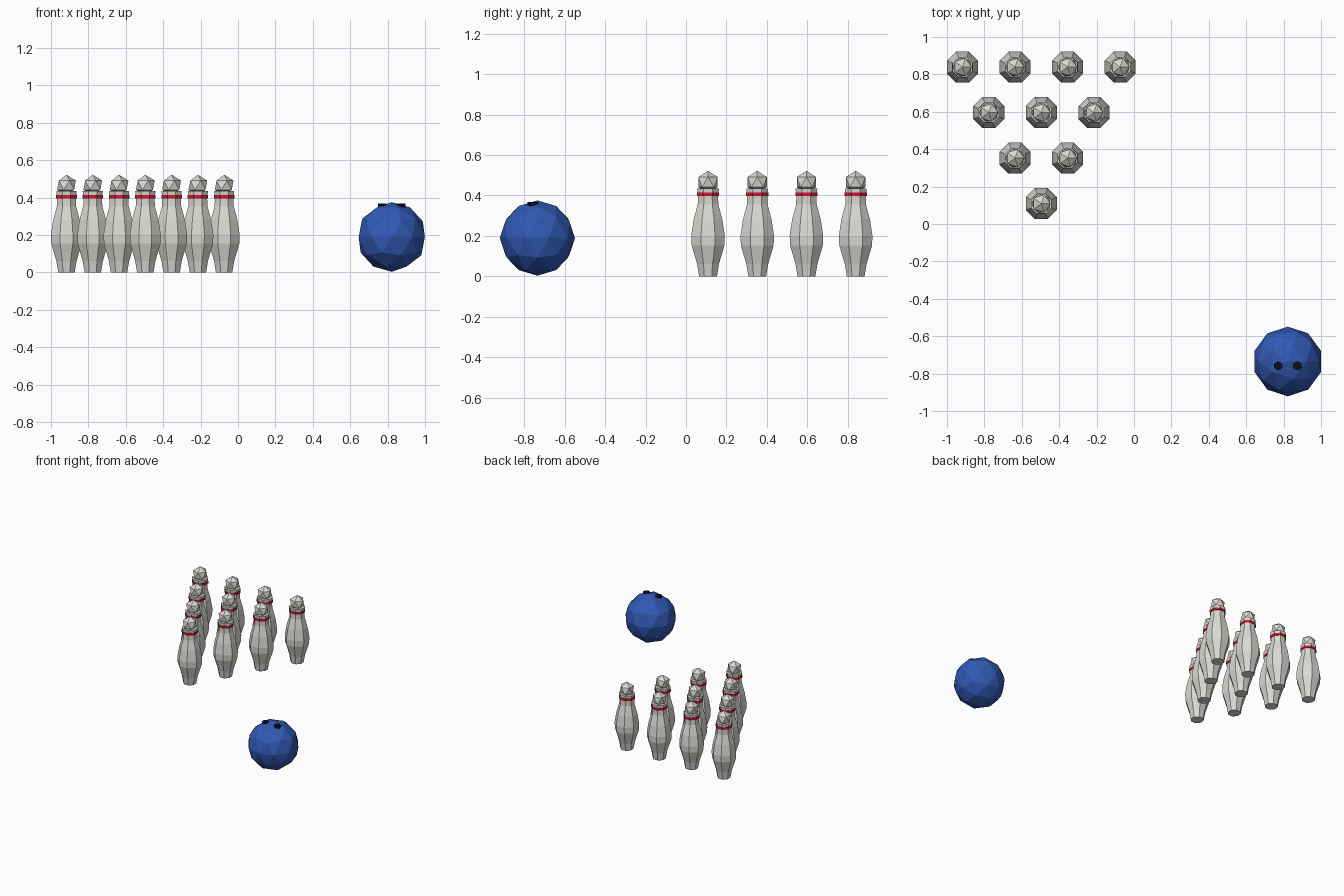
import bpy, bmesh, math

if "Cube" in bpy.data.objects:
    bpy.data.objects.remove(bpy.data.objects["Cube"])

SIDES = 8
FLAT = math.cos(math.pi / SIDES)      # profile half-widths are measured across flats


def material(name, rgb):
    m = bpy.data.materials.new(name)
    m.diffuse_color = (*rgb, 1)
    m.use_nodes = True
    m.node_tree.nodes["Principled BSDF"].inputs["Base Color"].default_value = m.diffuse_color
    return m


WHITE = material("pin_white", (0.70, 0.70, 0.66))
RED = material("stripe_red", (0.60, 0.008, 0.03))
BLUE = material("ball_blue", (0.03, 0.10, 0.46))
BLACK = material("hole_black", (0.004, 0.004, 0.008))


def lathe(name, profile, mat, loc):
    """Closed turned solid from (half-width, height) points."""
    bm = bmesh.new()
    rings = []
    for w, z in profile:
        rings.append([bm.verts.new((w / FLAT * math.cos((i + 0.5) * 2 * math.pi / SIDES),
                                    w / FLAT * math.sin((i + 0.5) * 2 * math.pi / SIDES), z))
                      for i in range(SIDES)])
    for a, b in zip(rings, rings[1:]):
        for i in range(SIDES):
            j = (i + 1) % SIDES
            bm.faces.new((a[i], a[j], b[j], b[i]))
    bm.faces.new(rings[0][::-1])
    bm.faces.new(rings[-1])
    me = bpy.data.meshes.new(name)
    bm.to_mesh(me)
    bm.free()
    me.materials.append(mat)
    ob = bpy.data.objects.new(name, me)
    ob.location = loc
    bpy.context.collection.objects.link(ob)
    return ob


def ico(name, r, sub, mat, loc):
    bpy.ops.mesh.primitive_ico_sphere_add(subdivisions=sub, radius=r, location=loc)
    ob = bpy.context.object
    ob.name = name
    ob.data.materials.append(mat)
    return ob


# Ten pins in a triangle
BODY = [(0.044, 0), (0.054, 0.06), (0.081, 0.153), (0.083, 0.20),
        (0.071, 0.28), (0.051, 0.355), (0.050, 0.39), (0.054, 0.435)]
STRIPE = [(0.055, 0.396), (0.055, 0.414)]
STEP = 0.281
for row in range(4):
    for k in range(row + 1):
        x = -0.4955 + (k - row / 2) * STEP
        y = 0.109 + row * STEP * math.sqrt(3) / 2
        lathe("pin_body", BODY, WHITE, (x, y, 0))
        lathe("pin_stripe", STRIPE, RED, (x, y, 0))
        ico("pin_head", 0.056, 1, WHITE, (x, y, 0.466))

# Ball with two finger holes
BX, BY, BZ, R = 0.822, -0.735, 0.189, 0.186
ico("ball", R, 2, BLUE, (BX, BY, BZ))
for side in (-1, 1):
    bpy.ops.mesh.primitive_cylinder_add(vertices=6, radius=0.025, depth=0.02,
                                        location=(BX + side * 0.051, BY - 0.023, 0.357))
    hole = bpy.context.object
    hole.name = "finger_hole"
    hole.data.materials.append(BLACK)
